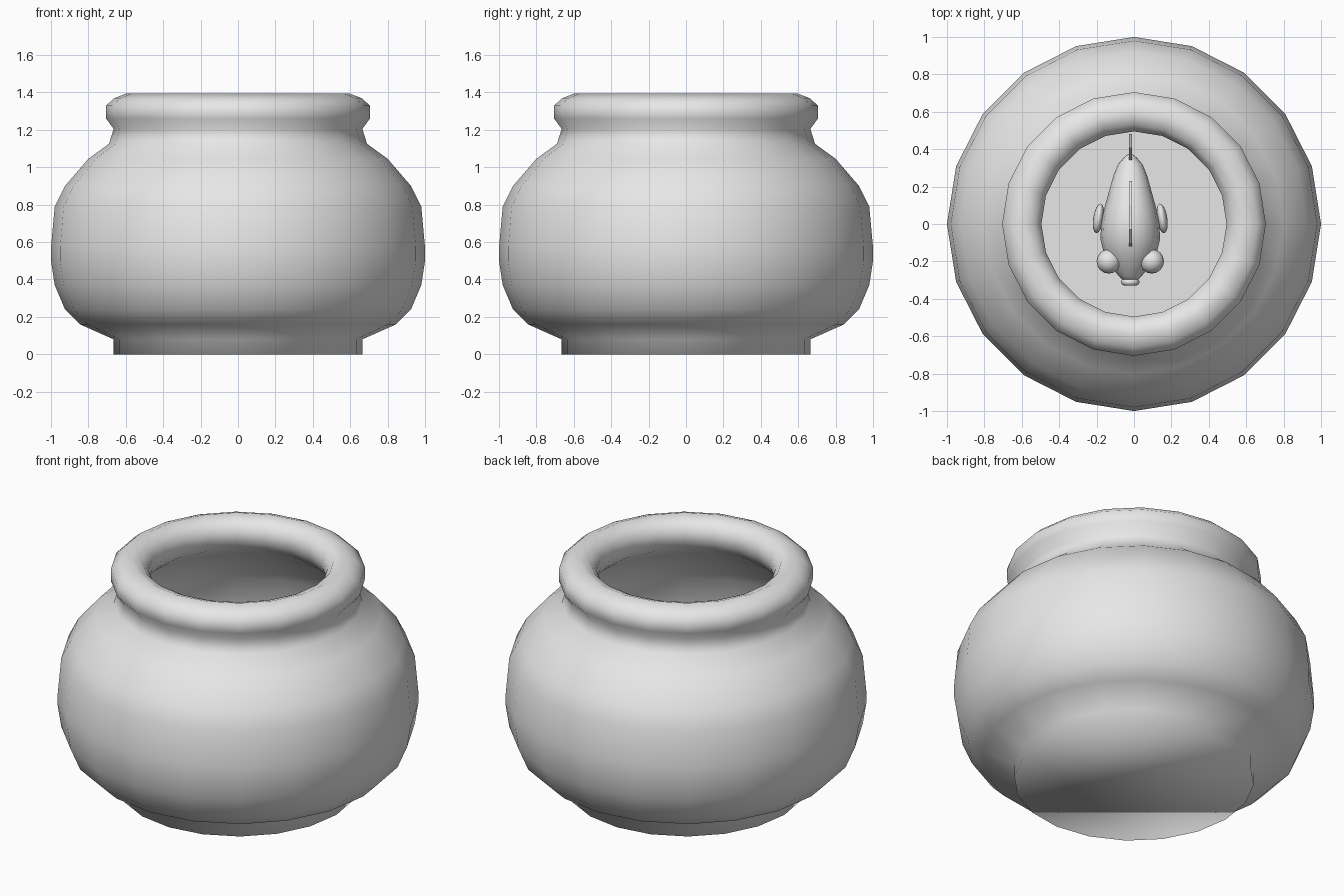
import bpy
import bmesh
import math
from mathutils import Matrix, Vector

cube = bpy.data.objects.get("Cube")
if cube:
    bpy.data.objects.remove(cube, do_unlink=True)

grey = bpy.data.materials.new("plain grey")
grey.use_nodes = True
grey.diffuse_color = (0.8, 0.8, 0.8, 1)
grey.node_tree.nodes["Principled BSDF"].inputs["Base Color"].default_value = (0.8, 0.8, 0.8, 1)

FISH_X, FISH_Z = -0.02, 0.5


def finish(name, bm, smooth=True):
    """Turn a bmesh into a named object with the shared material."""
    bmesh.ops.recalc_face_normals(bm, faces=bm.faces)
    for f in bm.faces:
        f.smooth = smooth
    mesh = bpy.data.meshes.new(name)
    bm.to_mesh(mesh)
    bm.free()
    mesh.materials.append(grey)
    obj = bpy.data.objects.new(name, mesh)
    bpy.context.collection.objects.link(obj)
    return obj


def loft(name, rings):
    """Skin a list of equal point rings and cap both ends."""
    bm = bmesh.new()
    loops = [[bm.verts.new(p) for p in ring] for ring in rings]
    n = len(loops[0])
    for a, b in zip(loops, loops[1:]):
        for i in range(n):
            j = (i + 1) % n
            bm.faces.new((a[i], a[j], b[j], b[i]))
    bm.faces.new(loops[0])
    bm.faces.new(loops[-1])
    return finish(name, bm)


def blob(name, centre, size, turn=0.0):
    """Smooth ellipsoid, turned about z."""
    bm = bmesh.new()
    bmesh.ops.create_uvsphere(bm, u_segments=16, v_segments=10, radius=1)
    bm.transform(Matrix.Translation(centre) @ Matrix.Rotation(turn, 4, "Z")
                 @ Matrix.Diagonal((*size, 1)))
    return finish(name, bm)


def fin(name, outline, thickness=0.016):
    """Thin upright fin from an outline of (y, height) points."""
    bm = bmesh.new()
    x = FISH_X - thickness / 2
    face = bm.faces.new([bm.verts.new((x, y, FISH_Z + z)) for y, z in outline])
    out = bmesh.ops.extrude_face_region(bm, geom=[face])
    verts = [v for v in out["geom"] if isinstance(v, bmesh.types.BMVert)]
    bmesh.ops.translate(bm, verts=verts, vec=(thickness, 0, 0))
    return finish(name, bm, smooth=False)


# Bowl: (radius, height) up the outside, over the rim and down the inside
SIDES = 20
profile = [
    (0.665, 0), (0.665, 0.08), (0.845, 0.16), (0.925, 0.24), (0.98, 0.37),
    (1, 0.5), (1, 0.57), (0.98, 0.79), (0.925, 0.9), (0.8, 1.045),
    (0.69, 1.125), (0.665, 1.205), (0.705, 1.26), (0.705, 1.33),
    (0.66, 1.37), (0.595, 1.395), (0.53, 1.37), (0.495, 1.32),
    (0.495, 1.26), (0.53, 1.2), (0.62, 1.13), (0.77, 1.02), (0.89, 0.86),
    (0.955, 0.58), (0.94, 0.4), (0.89, 0.28), (0.81, 0.2), (0.63, 0.12),
]
bowl = loft("bowl", [
    [(r * math.cos(math.tau * i / SIDES), r * math.sin(math.tau * i / SIDES), z)
     for i in range(SIDES)] for r, z in profile])
for face in bowl.data.polygons:
    if len(face.vertices) == SIDES and face.center.z > 0.1:
        face.use_smooth = False

# Fish body: (y, half width, half height) from snout to tail root
stations = [
    (-0.31, 0.03, 0.03), (-0.28, 0.06, 0.06), (-0.23, 0.1, 0.1),
    (-0.16, 0.14, 0.145), (-0.08, 0.16, 0.175), (0, 0.155, 0.18),
    (0.08, 0.14, 0.165), (0.17, 0.115, 0.13), (0.26, 0.09, 0.09),
    (0.32, 0.065, 0.065), (0.355, 0.035, 0.05), (0.375, 0.01, 0.04),
]
ROUND = 16
loft("fish_body", [
    [(FISH_X + w * math.cos(math.tau * i / ROUND), y,
      FISH_Z + h * math.sin(math.tau * i / ROUND)) for i in range(ROUND)]
    for y, w, h in stations])

# Lips
lips = bmesh.new()
lip_rings = []
for i in range(12):
    a = math.tau * i / 12
    out = Vector((math.cos(a), 0, math.sin(a)))
    centre = Vector((FISH_X, -0.31, FISH_Z)) + out * 0.03
    lip_rings.append([lips.verts.new(
        centre + 0.02 * (out * math.cos(math.tau * k / 8)
                         + Vector((0, math.sin(math.tau * k / 8), 0))))
        for k in range(8)])
for i in range(12):
    a, b = lip_rings[i], lip_rings[(i + 1) % 12]
    for k in range(8):
        m = (k + 1) % 8
        lips.faces.new((a[k], a[m], b[m], b[k]))
finish("fish_lips", lips)

# Eyes and side fins
for side, s in (("left", 1), ("right", -1)):
    blob(side + "_eye", (FISH_X + s * 0.115, -0.2, FISH_Z + 0.06),
         (0.065, 0.065, 0.065))
    blob(side + "_side_fin", (FISH_X + s * 0.17, 0.03, FISH_Z - 0.04),
         (0.028, 0.08, 0.06), s * 0.15)

# Upright fins
fin("back_fin", [(-0.13, 0.13), (-0.1, 0.21), (-0.03, 0.27), (0.1, 0.26),
                 (0.23, 0.2), (0.19, 0.1)])
fin("belly_fin", [(0.08, -0.14), (0.2, -0.22), (0.24, -0.18), (0.2, -0.09)])
fin("tail_fin", [(0.33, 0.04), (0.41, 0.14), (0.48, 0.17), (0.45, 0.07),
                 (0.43, 0), (0.45, -0.07), (0.48, -0.17), (0.41, -0.14),
                 (0.33, -0.04)])
